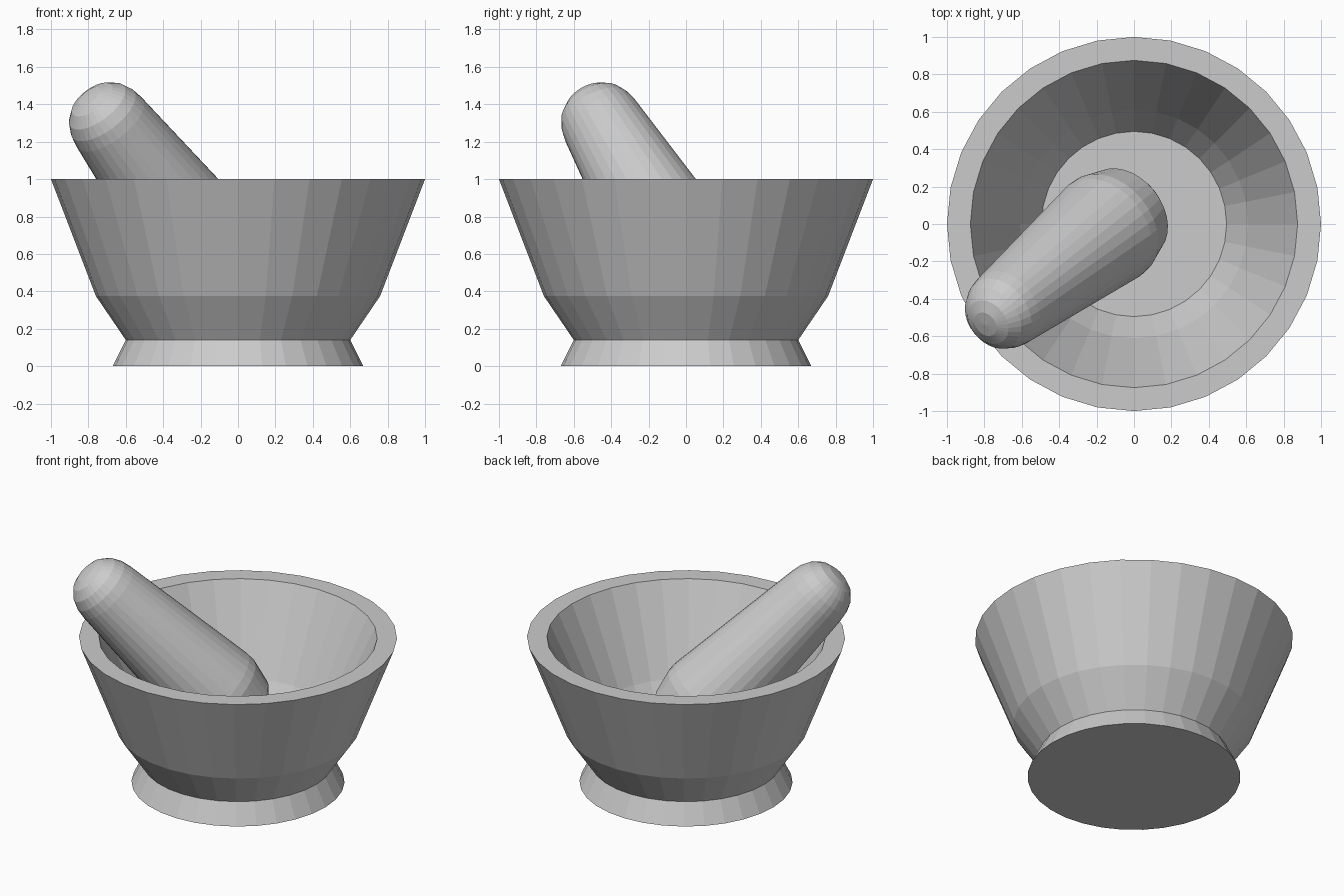
import bpy, bmesh, math
from mathutils import Vector

if "Cube" in bpy.data.objects:
    bpy.data.objects.remove(bpy.data.objects["Cube"])

SIDES = 32


def lathe(name, profile, origin=(0, 0, 0), axis=(0, 0, 1)):
    """Revolve (radius, height) points round an axis into a closed flat-faced solid."""
    bm = bmesh.new()
    verts = [bm.verts.new((r, 0, z)) for r, z in profile]
    edges = [bm.edges.new(pair) for pair in zip(verts, verts[1:])]
    bmesh.ops.spin(bm, geom=verts + edges, cent=(0, 0, 0), axis=(0, 0, 1),
                   angle=math.tau, steps=SIDES)
    bmesh.ops.remove_doubles(bm, verts=bm.verts, dist=0.0005)
    bmesh.ops.recalc_face_normals(bm, faces=bm.faces)
    mesh = bpy.data.meshes.new(name)
    bm.to_mesh(mesh)
    bm.free()
    obj = bpy.data.objects.new(name, mesh)
    obj.location = origin
    obj.rotation_mode = 'QUATERNION'
    obj.rotation_quaternion = Vector(axis).to_track_quat('Z', 'Y')
    bpy.context.collection.objects.link(obj)
    return obj


# Mortar: flared foot, two-slope outer wall, flat rim, hollow with flat floor
lathe("mortar_bowl", [
    (0, 0), (0.67, 0), (0.60, 0.14), (0.76, 0.375), (1.0, 1.0),
    (0.875, 1.0), (0.61, 0.43), (0.495, 0.25), (0, 0.25)])

# Pestle: rounded grip, tapering shaft, heavy blunt grinding end
lathe("pestle", [
    (0, -0.205), (0.07, -0.20), (0.13, -0.175), (0.18, -0.125), (0.207, -0.065),
    (0.219, 0.0), (0.31, 0.96), (0.308, 1.02), (0.265, 1.18), (0.16, 1.29),
    (0, 1.33)],
    origin=(-0.685, -0.45, 1.30), axis=(0.546, 0.431, -0.718))
